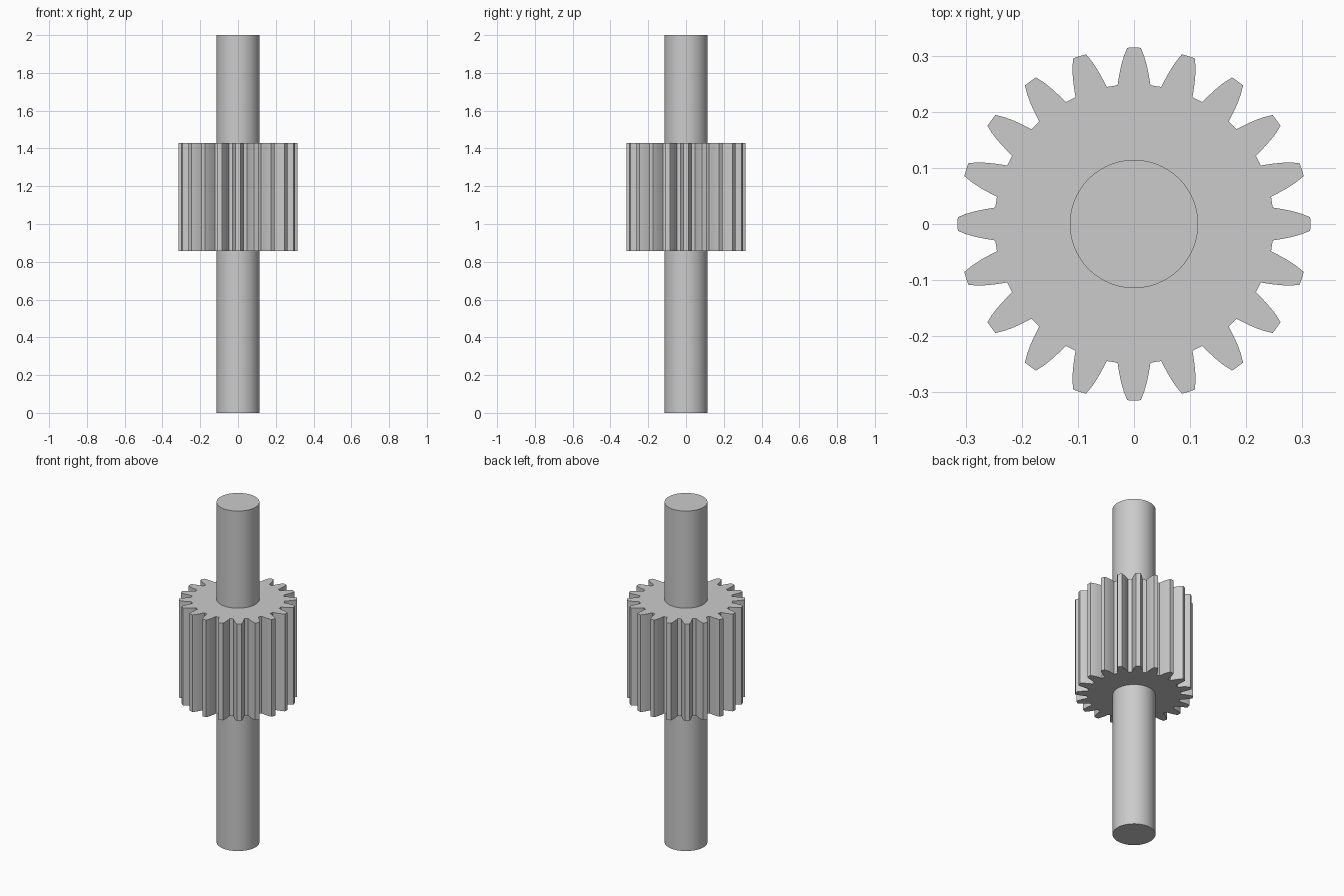
import bpy, bmesh
from math import sin, cos, tau, radians

cube = bpy.data.objects.get("Cube")
if cube:
    bpy.data.objects.remove(cube, do_unlink=True)

MODULE = 2 / 70
TEETH = 20
SHAFT_R = 4 * MODULE
GEAR_Z = (30 * MODULE, 50 * MODULE)

steel = bpy.data.materials.new("grey steel")
steel.use_nodes = True
colour = (0.6, 0.6, 0.6, 1)
steel.diffuse_color = colour
steel.node_tree.nodes["Principled BSDF"].inputs["Base Color"].default_value = colour


def extruded(name, outline, z0, z1):
    """Solid prism from a closed outline, with sharp edges kept."""
    bm = bmesh.new()
    face = bm.faces.new([bm.verts.new((x, y, z0)) for x, y in outline])
    top = bmesh.ops.extrude_face_region(bm, geom=[face])["geom"]
    verts = [v for v in top if isinstance(v, bmesh.types.BMVert)]
    bmesh.ops.translate(bm, verts=verts, vec=(0, 0, z1 - z0))
    bmesh.ops.recalc_face_normals(bm, faces=bm.faces)
    mesh = bpy.data.meshes.new(name)
    bm.to_mesh(mesh)
    bm.free()
    mesh.materials.append(steel)
    obj = bpy.data.objects.new(name, mesh)
    bpy.context.collection.objects.link(obj)
    bpy.ops.object.select_all(action="DESELECT")
    obj.select_set(True)
    bpy.context.view_layer.objects.active = obj
    bpy.ops.object.shade_smooth_by_angle(angle=radians(25))
    return obj


def polar(r, a):
    return r * cos(a), r * sin(a)


# Shaft through the full height
extruded("shaft", [polar(SHAFT_R, tau * i / 96) for i in range(96)], 0, 2)

# Tooth flank: radius and half angle in degrees, from root to tip
flank = [(0.249, 6.75), (0.262, 5.95), (0.275, 5.15), (0.288, 4.3),
         (0.301, 3.35), (0.3143, 2.2)]
tooth = [(r, -radians(a)) for r, a in flank]
tooth += [(0.3143, 0)]
tooth += [(r, radians(a)) for r, a in reversed(flank)]

# Spur gear
outline = [polar(r, tau * i / TEETH + a) for i in range(TEETH) for r, a in tooth]
extruded("spur_gear", outline, *GEAR_Z)
